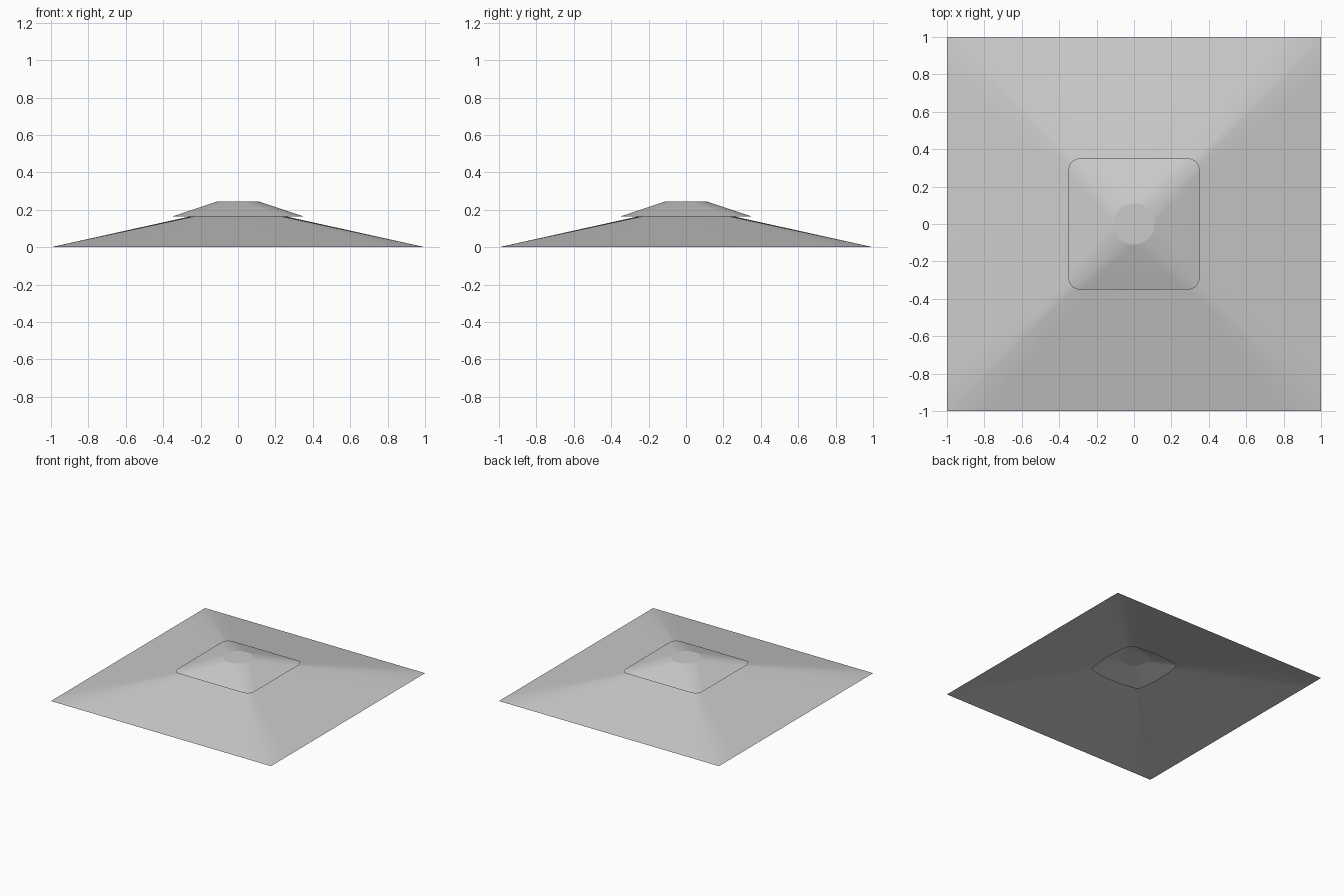
import bpy, bmesh, math

cube = bpy.data.objects.get("Cube")
if cube:
    bpy.data.objects.remove(cube)

# One light grey fabric
fabric = bpy.data.materials.new("light_grey_fabric")
fabric.use_nodes = True
colour = (0.6, 0.6, 0.6, 1)
fabric.diffuse_color = colour
fabric.node_tree.nodes["Principled BSDF"].inputs["Base Color"].default_value = colour

ARC, SIDE = 8, 10


def rounded_square(half, radius, bulge, z):
    """Closed ring: four corner arcs joined by sides that may bow outwards."""
    ring = []
    flat = half - radius
    for quarter in range(4):
        points = []
        for i in range(ARC + 1):
            a = math.pi / 2 * i / ARC
            points.append((flat + radius * math.cos(a), flat + radius * math.sin(a)))
        for i in range(1, SIDE):
            t = 1 - 2 * i / SIDE
            points.append((flat * t, half + bulge * (1 - t * t)))
        c, s = [(1, 0), (0, 1), (-1, 0), (0, -1)][quarter]
        ring += [(x * c - y * s, x * s + y * c, z) for x, y in points]
    return ring


def loft(name, rings, closed_top=False):
    """Thin sheet stretched through a stack of rings."""
    bm = bmesh.new()
    loops = [[bm.verts.new(p) for p in ring] for ring in rings]
    for low, high in zip(loops, loops[1:]):
        n = len(low)
        for i in range(n):
            j = (i + 1) % n
            bm.faces.new((low[i], low[j], high[j], high[i]))
    if closed_top:
        bm.faces.new(loops[-1])
    bmesh.ops.remove_doubles(bm, verts=bm.verts, dist=0.0005)
    mesh = bpy.data.meshes.new(name)
    bm.to_mesh(mesh)
    bm.free()
    mesh.materials.append(fabric)
    obj = bpy.data.objects.new(name, mesh)
    bpy.context.collection.objects.link(obj)
    for poly in mesh.polygons:
        poly.use_smooth = len(poly.vertices) <= 4
    return obj


# Wide canopy with a vent hole in the middle
loft("canopy", [rounded_square(1, 0, 0, 0),
                rounded_square(0.235, 0.04, 0.02, 0.165)])

# Raised vent cap with a round flat crown
loft("vent_cap", [rounded_square(0.35, 0.06, 0, 0.165),
                  rounded_square(0.11, 0.11, 0, 0.245)], closed_top=True)
